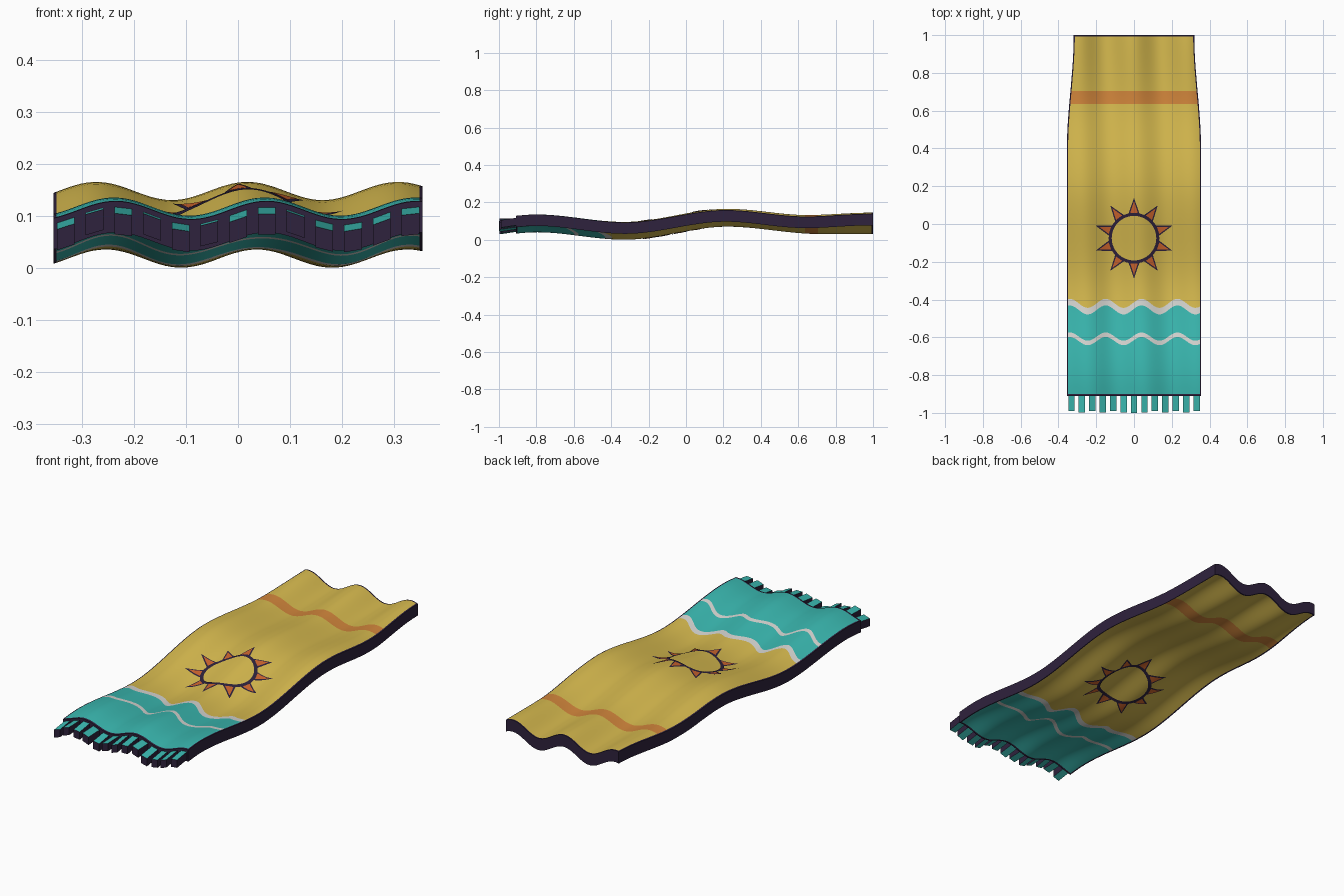
import bpy, bmesh, math
from mathutils import Vector

if "Cube" in bpy.data.objects:
    bpy.data.objects.remove(bpy.data.objects["Cube"])

THICK = 0.06
KNOTS = [(-1.05, .10), (-.8, .118), (-.33, .078), (.22, .148), (.68, .112), (1.01, .118)]


def material(name, rgb):
    m = bpy.data.materials.new(name)
    m.diffuse_color = (*rgb, 1)
    m.use_nodes = True
    m.node_tree.nodes["Principled BSDF"].inputs["Base Color"].default_value = m.diffuse_color
    return m


YELLOW, TEAL, WHITE, ORANGE, RED, DARK = range(6)
MATS = [material("sand yellow", (.69, .50, .079)),
        material("sea teal", (.043, .49, .445)),
        material("foam white", (.69, .69, .66)),
        material("stripe orange", (.65, .24, .045)),
        material("sun orange", (.62, .13, .027)),
        material("dark purple", (.028, .016, .047))]


def ease(t):
    t = max(0, min(1, t))
    return t * t * (3 - 2 * t)


def top_z(x, y):
    """Height of the rippled cloth: long swell along y plus folds across x."""
    for (y0, z0), (y1, z1) in zip(KNOTS, KNOTS[1:]):
        if y <= y1:
            base = z0 + (z1 - z0) * ease((y - y0) / (y1 - y0))
            break
    amp = .0175 + .010 * ease((y - .5) / .5)
    crest = .055 - .033 * (y + .91)
    return base + amp * math.cos(math.tau * (x - crest) / .29)


def half_width(y):
    return .355 - .036 * ease((y - .4) / .6)


def finish(bm, name, smooth=True):
    me = bpy.data.meshes.new(name)
    bm.to_mesh(me)
    bm.free()
    for m in MATS:
        me.materials.append(m)
    ob = bpy.data.objects.new(name, me)
    bpy.context.collection.objects.link(ob)
    if smooth:
        bpy.ops.object.select_all(action='DESELECT')
        ob.select_set(True)
        bpy.context.view_layer.objects.active = ob
        bpy.ops.object.shade_smooth_by_angle(angle=math.radians(35))
    return ob


# Cloth: rows follow the colour bands (end y, scallop size, row count, colour)
BANDS = [(-.90, 0, 1, DARK), (-.620, .022, 8, TEAL), (-.596, .022, 1, WHITE),
         (-.455, .024, 4, TEAL), (-.42, .024, 1, WHITE), (.635, 0, 30, YELLOW),
         (.705, 0, 3, ORANGE), (.993, 0, 10, YELLOW), (1.0, 0, 1, DARK)]
rows, colours = [(-.91, 0)], []
for y1, a1, n, colour in BANDS:
    y0, a0 = rows[-1]
    for i in range(1, n + 1):
        t = i / n
        rows.append((y0 + (y1 - y0) * t, a0 + (a1 - a0) * t))
        colours.append(colour)

# Columns: narrow dark hems outside an even spread
COLS = [-1] + [-.982 + 1.964 * i / 60 for i in range(61)] + [1]
bm = bmesh.new()
upper, lower = [], []
for y, a in rows:
    ru, rl = [], []
    for c in COLS:
        x = c * half_width(y)
        yy = y + a * math.cos(math.tau * (x - .04) / .19)
        z = top_z(x, yy)
        ru.append(bm.verts.new((x, yy, z)))
        rl.append(bm.verts.new((x, yy, z - THICK)))
    upper.append(ru)
    lower.append(rl)


def face(verts, colour):
    bm.faces.new(verts).material_index = colour


last = len(COLS) - 1
for j, colour in enumerate(colours):
    for i in range(last):
        col = DARK if i in (0, last - 1) else colour
        u, v = upper[j], upper[j + 1]
        face((u[i], u[i + 1], v[i + 1], v[i]), col)
        u, v = lower[j], lower[j + 1]
        face((u[i], v[i], v[i + 1], u[i + 1]), col)
    for i in (0, last):
        face((upper[j][i], lower[j][i], lower[j + 1][i], upper[j + 1][i]), DARK)
for j in (0, len(rows) - 1):
    for i in range(last):
        face((upper[j][i], upper[j][i + 1], lower[j][i + 1], lower[j][i]), DARK)
bmesh.ops.recalc_face_normals(bm, faces=bm.faces)
finish(bm, "beach_towel")


# Sun: thin plates that follow the cloth on both faces
def plate(bm, point, nu, nv, colour, lift, under):
    grid = []
    for j in range(nv + 1):
        row = []
        for i in range(nu + 1):
            x, y = point(i / nu, j / nv)
            z = top_z(x, y)
            row.append(bm.verts.new((x, y, z - THICK - lift if under else z + lift)))
        grid.append(row)
    for j in range(nv):
        for i in range(nu):
            q = [grid[j][i], grid[j][i + 1], grid[j + 1][i + 1], grid[j + 1][i]]
            f = bm.faces.new(q)
            f.material_index = colour
            f.normal_update()
            if (f.normal.z > 0) == under:
                f.normal_flip()


def ring_point(u, v):
    a, r = math.tau * u, .118 + .016 * v
    return r * math.cos(a), -.075 + r * math.sin(a)


def ray_point(angle, base, tip, half):
    def point(u, v):
        r = base + (tip - base) * v
        s = (2 * u - 1) * half * (1 - .98 * v)
        return (r * math.cos(angle) - s * math.sin(angle),
                -.075 + r * math.sin(angle) + s * math.cos(angle))
    return point


for under, side in ((False, "top"), (True, "bottom")):
    bm = bmesh.new()
    plate(bm, ring_point, 60, 1, DARK, .003, under)
    finish(bm, "sun_ring_" + side)
    bm = bmesh.new()
    for k in range(10):
        a = math.radians(90 + 36 * k)
        plate(bm, ray_point(a, .124, .212, .031), 4, 6, DARK, .002, under)
        plate(bm, ray_point(a, .134, .194, .020), 4, 6, RED, .0035, under)
    finish(bm, "sun_rays_" + side)

# Fringe: thirteen tassels hanging off the front hem, some drooping more
for k in range(13):
    x = -.331 + .0552 * k
    droop = .013 if k in (0, 2, 4, 6, 7, 9, 10, 11, 12) else .003
    length = .088 if k % 2 else .080
    if k == 6:
        length = .09
    bm = bmesh.new()
    bmesh.ops.create_cube(bm, size=1)
    for v in bm.verts:
        px = x + v.co.x * .034
        tip = v.co.y < 0
        z = top_z(px, -.91) - (.010 if v.co.z > 0 else .050) - (droop if tip else 0)
        v.co = Vector((px, -.91 - length if tip else -.905, z))
    bm.normal_update()
    for f in bm.faces:
        f.material_index = TEAL if abs(f.normal.z) > .7 else DARK
    finish(bm, f"tassel_{k + 1}", smooth=False)
